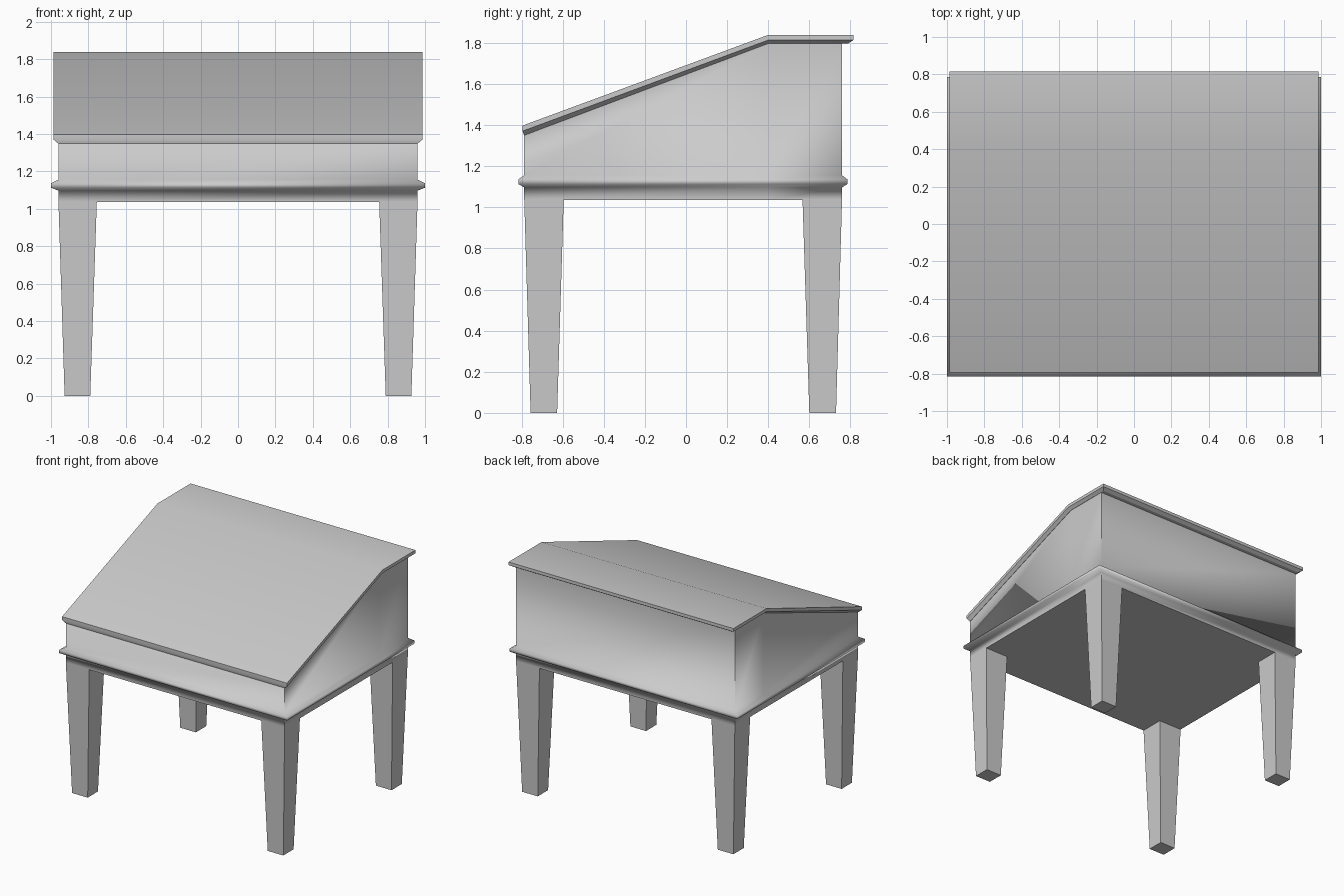
import bpy, math

if "Cube" in bpy.data.objects:
    bpy.data.objects.remove(bpy.data.objects["Cube"])

RIDGE_Y = 0.40  # where the sloped lid turns flat


def loft(name, rings, caps, smooth=0):
    """Skin a stack of equal-length point rings and close both ends."""
    n = len(rings[0])
    verts = [p for ring in rings for p in ring]
    faces = []
    for k in range(len(rings) - 1):
        for i in range(n):
            j = (i + 1) % n
            faces.append((k * n + i, k * n + j, (k + 1) * n + j, (k + 1) * n + i))
    last = (len(rings) - 1) * n
    for cap in caps:
        faces.append(tuple(reversed(cap)))
        faces.append(tuple(last + i for i in cap))
    mesh = bpy.data.meshes.new(name)
    mesh.from_pydata(verts, [], faces)
    mesh.update()
    obj = bpy.data.objects.new(name, mesh)
    bpy.context.collection.objects.link(obj)
    if smooth:
        bpy.ops.object.select_all(action='DESELECT')
        obj.select_set(True)
        bpy.context.view_layer.objects.active = obj
        bpy.ops.object.shade_smooth_by_angle(angle=math.radians(smooth))
    return obj


def desk_ring(x, y0, y1, z_front, z_back=None):
    """Six-point rectangle with extra side points under the lid ridge."""
    zb = z_front if z_back is None else z_back
    return [(-x, y0, z_front), (x, y0, z_front), (x, RIDGE_Y, zb),
            (x, y1, zb), (-x, y1, zb), (-x, RIDGE_Y, zb)]


def rect(x0, x1, y0, y1, z):
    return [(x0, y0, z), (x1, y0, z), (x1, y1, z), (x0, y1, z)]


DESK_CAPS = [(0, 1, 2, 5), (5, 2, 3, 4)]

# Desk box with the moulding around its lower edge
loft("desk_box", [
    desk_ring(0.96, -0.787, 0.759, 1.036),
    desk_ring(0.96, -0.787, 0.759, 1.097),
    desk_ring(1.0, -0.815, 0.785, 1.113),
    desk_ring(1.0, -0.815, 0.785, 1.137),
    desk_ring(0.96, -0.787, 0.759, 1.156),
    desk_ring(0.96, -0.787, 0.759, 1.352, 1.798),
], DESK_CAPS, smooth=70)

# Sloped lid with a chamfered underside
loft("lid", [
    desk_ring(0.962, -0.788, 0.788, 1.350, 1.797),
    desk_ring(0.987, -0.795, 0.815, 1.371, 1.814),
    desk_ring(0.987, -0.795, 0.815, 1.398, 1.839),
], DESK_CAPS, smooth=30)

# Four tapered legs
for row, top_y, foot_y in (("front", (-0.787, -0.595), (-0.756, -0.627)),
                           ("back", (0.567, 0.759), (0.60, 0.73))):
    for side, s in (("left", -1), ("right", 1)):
        top_x = sorted((s * 0.755, s * 0.96))
        foot_x = sorted((s * 0.79, s * 0.927))
        loft(f"{row}_{side}_leg",
             [rect(*foot_x, *foot_y, 0.0), rect(*top_x, *top_y, 1.036)],
             [(0, 1, 2, 3)])
